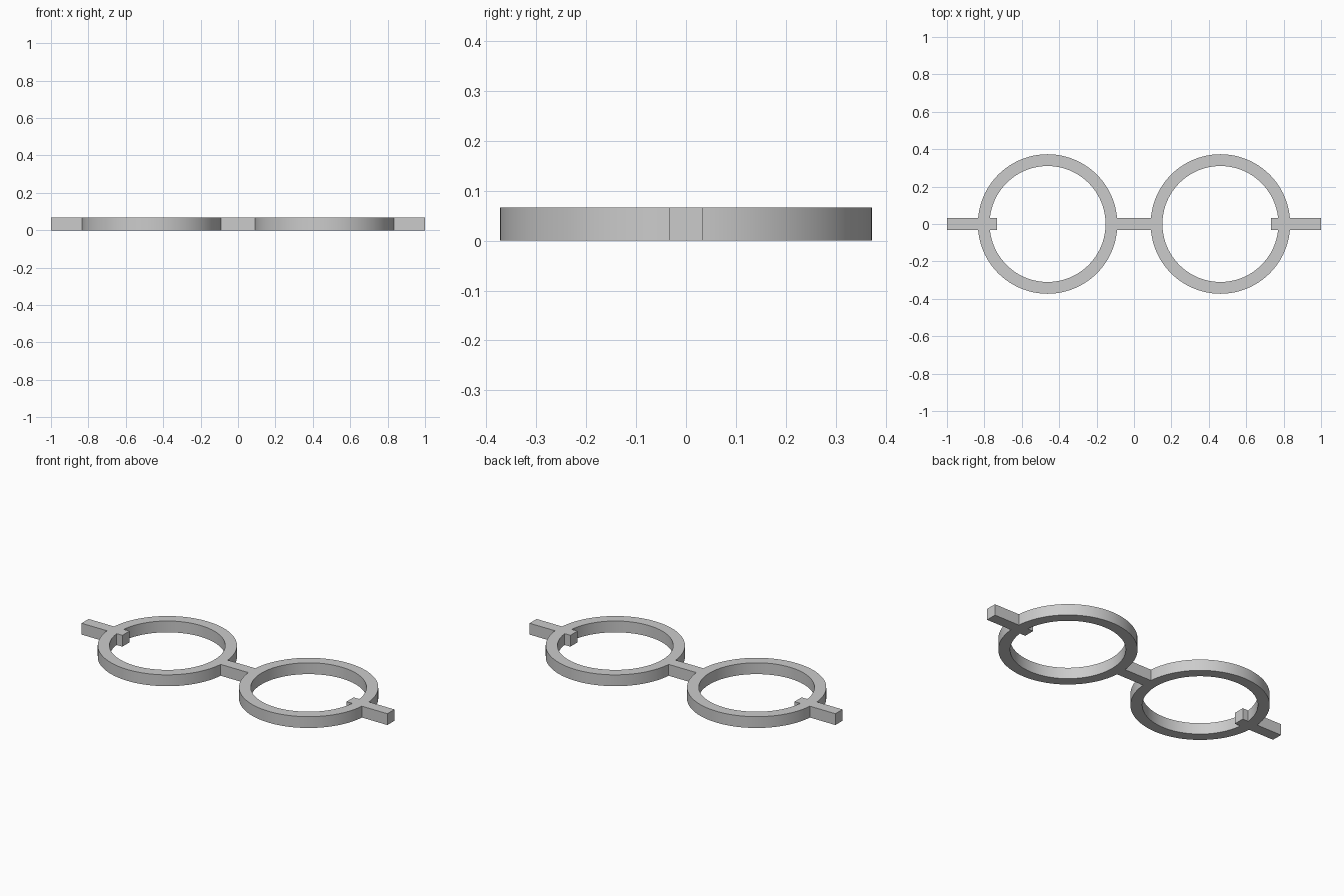
import bpy, bmesh, math

if "Cube" in bpy.data.objects:
    bpy.data.objects.remove(bpy.data.objects["Cube"])

HEIGHT = 0.067
RING_X, OUTER, INNER = 0.462, 0.373, 0.31
BAR_WIDTH = 0.066
SEGMENTS = 96

grey = bpy.data.materials.new("plain_grey")
grey.use_nodes = True
colour = (0.6, 0.6, 0.6, 1)
grey.diffuse_color = colour
grey.node_tree.nodes["Principled BSDF"].inputs["Base Color"].default_value = colour


def finish(name, bm):
    bmesh.ops.recalc_face_normals(bm, faces=bm.faces)
    mesh = bpy.data.meshes.new(name)
    bm.to_mesh(mesh)
    bm.free()
    mesh.materials.append(grey)
    obj = bpy.data.objects.new(name, mesh)
    bpy.context.collection.objects.link(obj)
    return obj


def ring(name, x):
    # Spin a rectangular section around the ring's own axis
    bm = bmesh.new()
    section = [(INNER, 0), (OUTER, 0), (OUTER, HEIGHT), (INNER, HEIGHT)]
    verts = [bm.verts.new((x + r, 0, z)) for r, z in section]
    edges = [bm.edges.new((verts[i], verts[i - 1])) for i in range(len(verts))]
    bmesh.ops.spin(bm, geom=verts + edges, cent=(x, 0, 0), axis=(0, 0, 1),
                   angle=math.tau, steps=SEGMENTS, use_merge=True)
    bmesh.ops.remove_doubles(bm, verts=bm.verts, dist=0.0001)
    return finish(name, bm)


def bar(name, x0, x1):
    bm = bmesh.new()
    bmesh.ops.create_cube(bm, size=1)
    bmesh.ops.scale(bm, vec=(x1 - x0, BAR_WIDTH, HEIGHT), verts=bm.verts)
    bmesh.ops.translate(bm, vec=((x0 + x1) / 2, 0, HEIGHT / 2), verts=bm.verts)
    return finish(name, bm)


# Two rings, the bridge between them and an end bar poking through each ring
frame = ring("frame", RING_X)
parts = [
    ring("right_ring", -RING_X),
    bar("bridge", -0.13, 0.13),
    bar("left_end_bar", 0.733, 1),
    bar("right_end_bar", -1, -0.733),
]

# Fuse everything into one clean solid
bpy.context.view_layer.objects.active = frame
for part in parts:
    fuse = frame.modifiers.new("fuse", "BOOLEAN")
    fuse.operation = "UNION"
    fuse.solver = "EXACT"
    fuse.object = part
    bpy.ops.object.modifier_apply(modifier=fuse.name)
    bpy.data.objects.remove(part)

# Smooth round walls with sharp rims
bpy.ops.object.select_all(action="DESELECT")
frame.select_set(True)
bpy.ops.object.shade_smooth_by_angle(angle=math.radians(30))
